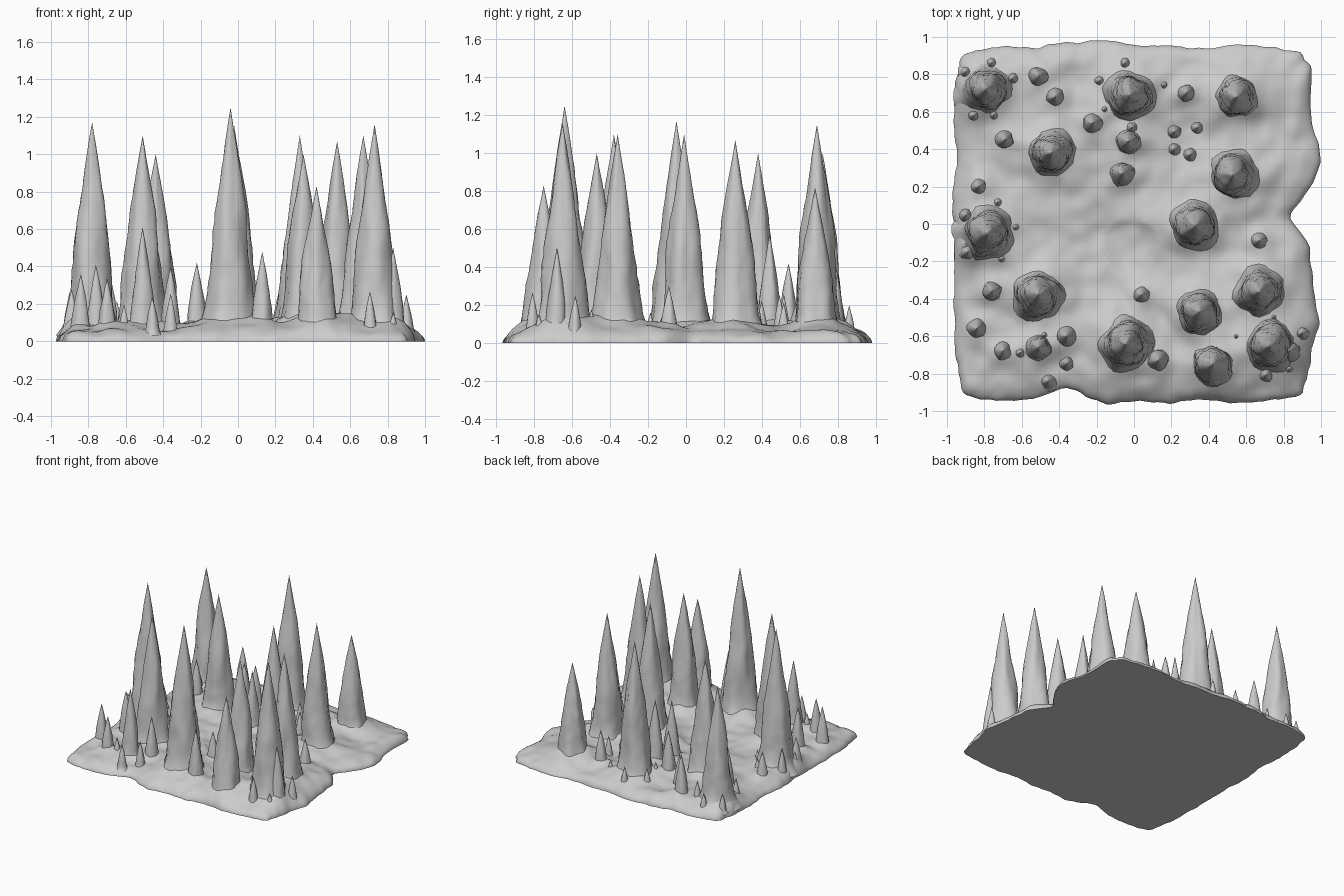
import bpy, bmesh, math, random
from mathutils import Vector, noise

if "Cube" in bpy.data.objects:
    bpy.data.objects.remove(bpy.data.objects["Cube"])

random.seed(4)

# Large spikes: x, y, height
LARGE = [(-.79, .72, 1.0), (-.02, .69, 1.15), (.55, .68, .82), (-.44, .38, 1.0),
         (.53, .26, 1.07), (-.78, -.05, 1.17), (.33, -.01, 1.1), (-.51, -.38, 1.1),
         (.35, -.47, 1.0), (.67, -.36, 1.1), (-.04, -.64, 1.25), (.73, -.65, 1.16),
         (.42, -.75, .83)]

# Small spikes: x, y, height
SMALL = [(-.51, .79, .4), (-.42, .68, .33), (-.69, .45, .38), (-.03, .44, .58),
         (-.06, .27, .52), (-.22, .54, .42), (.28, .7, .35), (-.83, .2, .28),
         (.67, -.09, .3), (.04, -.38, .3), (-.76, -.36, .41), (-.84, -.56, .36),
         (-.7, -.68, .34), (-.51, -.66, .61), (-.36, -.6, .4), (.13, -.73, .48),
         (.83, -.68, .5), (-.89, -.15, .28)]

# Bulges and bites in the slab outline: x, y, outward push
EDGE_SHAPE = [(.94, .05, -.12), (.94, .34, .06), (.94, -.5, .04),
              (-.38, -.94, -.08), (-.16, .94, .05)]


def rough(x, y, z, f):
    return noise.noise(Vector((x * f, y * f, z * f)))


def clamp(v, m):
    return max(-m, min(m, v))


def large_radius(h):
    return .06 + .05 * h


def small_radius(h):
    return .028 + .06 * h


def outline(n):
    """Rough square, anticlockwise, with local bulges and bites."""
    points = []
    for side in range(4):
        a = side * math.pi / 2
        for k in range(n):
            t = 2 * k / n - 1
            push = .025 * rough(t, side, 7, 4) + .015 * rough(t, side, 2, 12)
            push -= .05 * t ** 8
            x, y = .95, .95 * t
            x, y = x * math.cos(a) - y * math.sin(a), x * math.sin(a) + y * math.cos(a)
            for ex, ey, amount in EDGE_SHAPE:
                push += amount * math.exp(-((x - ex) ** 2 + (y - ey) ** 2) / .014)
            s = 1 + push
            points.append((clamp(x * s - .01 * (x < 0), 1), clamp(y * s, .98)))
    return points


def floor_height(x, y, r):
    """Lumpy floor rounding down to zero at the rim, with a shallow round hollow."""
    z = .062 + .03 * rough(x, y, 0, 3.5) + .014 * rough(x, y, 3, 10)
    d = math.hypot(x + .02, y + .12)
    z -= .018 * max(0, 1 - (d / .15) ** 4)
    for group, radius, lift in ((LARGE, large_radius, .09), (SMALL, small_radius, .04)):
        for sx, sy, h in group:
            q = math.hypot(x - sx, y - sy) / (radius(h) * 1.5)
            z += lift * math.exp(-q * q)
    rim = min(1, (1 - r) / .12)
    return max(0, z) * math.sqrt(1 - (1 - rim) ** 2)


def bridge(bm, rings):
    for a, b in zip(rings, rings[1:]):
        n = len(a)
        for i in range(n):
            j = (i + 1) % n
            bm.faces.new((a[i], a[j], b[j], b[i]))


def cap(bm, ring, tip):
    for i in range(len(ring)):
        bm.faces.new((ring[i], ring[(i + 1) % len(ring)], tip))


def finish(bm, name):
    bmesh.ops.recalc_face_normals(bm, faces=bm.faces)
    mesh = bpy.data.meshes.new(name)
    bm.to_mesh(mesh)
    bm.free()
    for p in mesh.polygons:
        p.use_smooth = len(p.vertices) < 5
    obj = bpy.data.objects.new(name, mesh)
    bpy.context.collection.objects.link(obj)
    return obj


# Ground slab: concentric copies of the outline, flat underneath
def ground():
    bm = bmesh.new()
    edge = outline(60)
    bottom = [bm.verts.new((x, y, 0)) for x, y in edge]
    rings = []
    count = 54
    for k in range(count):
        r = 1 - (k / count) ** 1.4
        rings.append([bm.verts.new((x * r, y * r, floor_height(x * r, y * r, r)
                                    + .006 * (k == 0))) for x, y in edge])
    bridge(bm, [bottom] + rings)
    cap(bm, rings[-1], bm.verts.new((0, 0, floor_height(0, 0, 0))))
    bm.faces.new(bottom[::-1])
    return finish(bm, "ground_slab")


# Spike: rounded cone with a flared foot, roughened by noise
def spike(name, x, y, h, rad, sides, rows=26):
    bm = bmesh.new()
    seed = random.uniform(0, 50)
    base = .03
    rings = []
    for k in range(rows):
        t = k / rows
        f = math.cos(t * math.pi / 2) + .6 * math.exp(-t / .06)
        z = base + (h - base) * t
        ring = []
        for i in range(sides):
            a = math.tau * i / sides
            c, s = math.cos(a), math.sin(a)
            n = 1 + .2 * rough(c, s, seed + z * 2.2, 1.3) + .07 * rough(c, s, seed + z * 5, 3)
            ring.append(bm.verts.new((x + c * rad * f * n, y + s * rad * f * n, z)))
        rings.append(ring)
    bridge(bm, rings)
    cap(bm, rings[-1], bm.verts.new((x, y, h)))
    return finish(bm, name)


ground()
for i, (x, y, h) in enumerate(LARGE):
    spike(f"large_spike_{i + 1}", x, y, h, large_radius(h), 28)
for i, (x, y, h) in enumerate(SMALL):
    spike(f"small_spike_{i + 1}", x, y, h, small_radius(h), 16)


# Nubs: little clusters scattered around a centre
def nubs(name, cx, cy, count, near, far):
    turn = random.uniform(0, math.tau)
    for i in range(count):
        a = turn + math.tau * i / count + random.uniform(-.4, .4)
        d = random.uniform(near, far)
        h = random.uniform(.15, .27)
        spike(f"{name}_{i + 1}", clamp(cx + d * math.cos(a), .9),
              clamp(cy + d * math.sin(a), .86), h, .01 + .1 * h, 12, 14)


nubs("centre_nub", .28, .44, 4, .06, .1)
for i in (0, 1, 5, 11):
    nubs(f"edge_nub_{i}", LARGE[i][0], LARGE[i][1], 5, .14, .19)
nubs("front_left_nub", -.46, -.7, 4, .1, .15)
